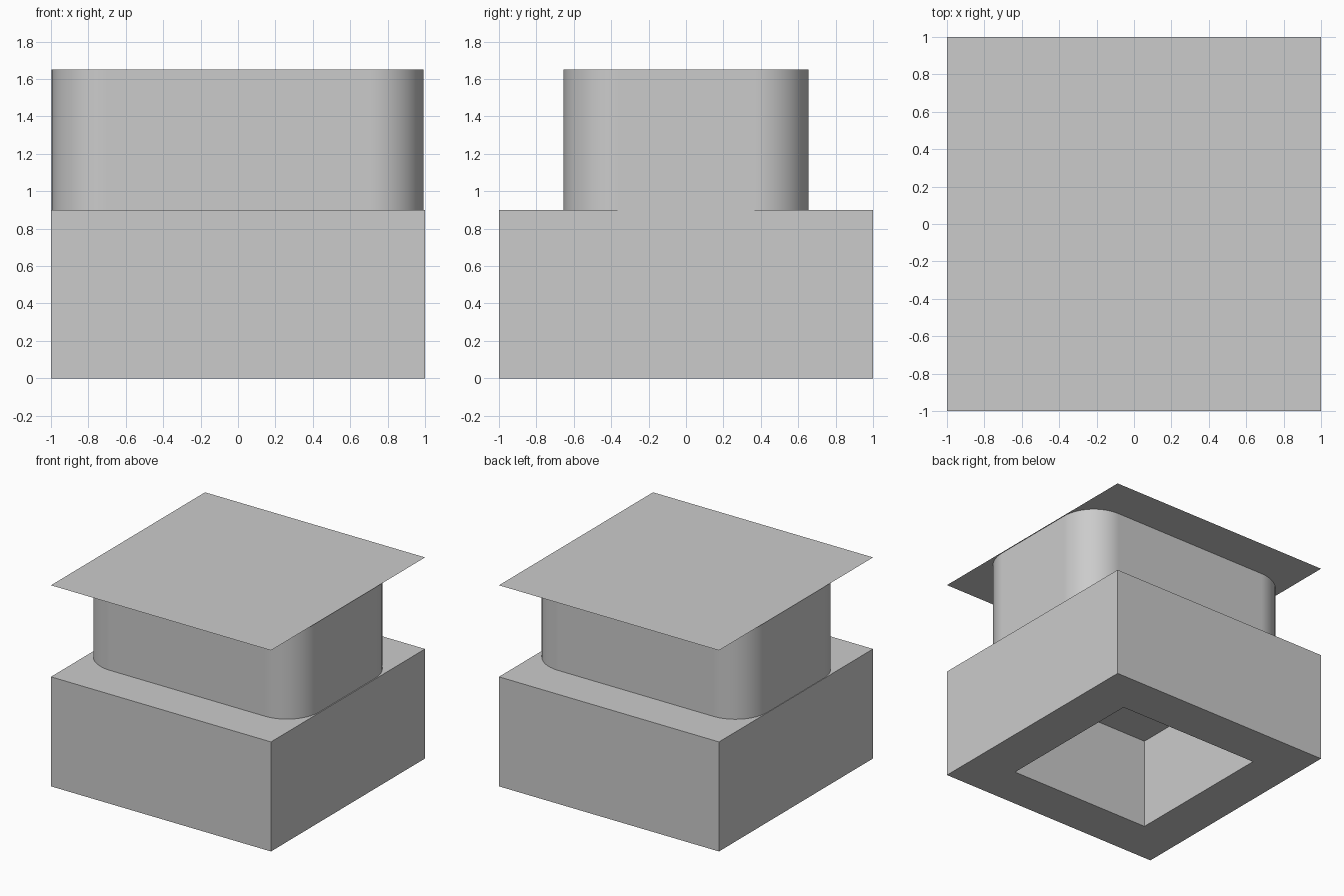
import bpy
import bmesh

cube = bpy.data.objects.get("Cube")
if cube:
    bpy.data.objects.remove(cube, do_unlink=True)

HALF = 1.0          # half width of base and top sheet
BASE_TOP = 0.90
NECK_TOP = 1.652
POCKET_HALF = 0.636
POCKET_DEPTH = 0.74

grey = bpy.data.materials.new("plain grey")
grey.use_nodes = True
colour = (0.6, 0.6, 0.6, 1)
grey.diffuse_color = colour
grey.node_tree.nodes["Principled BSDF"].inputs["Base Color"].default_value = colour


def box(bm, size, centre):
    """Add an axis-aligned box to a bmesh."""
    verts = bmesh.ops.create_cube(bm, size=1)["verts"]
    bmesh.ops.scale(bm, vec=size, verts=verts)
    bmesh.ops.translate(bm, vec=centre, verts=verts)
    bm.normal_update()


def finish(bm, name):
    """Turn a bmesh into a named grey object."""
    mesh = bpy.data.meshes.new(name)
    bm.to_mesh(mesh)
    bm.free()
    mesh.materials.append(grey)
    obj = bpy.data.objects.new(name, mesh)
    bpy.context.collection.objects.link(obj)
    return obj


# Square base with a square pocket sunk into its underside
bm = bmesh.new()
box(bm, (2 * HALF, 2 * HALF, BASE_TOP), (0, 0, BASE_TOP / 2))
underside = min(bm.faces, key=lambda f: f.normal.z)
bmesh.ops.inset_region(bm, faces=[underside], thickness=HALF - POCKET_HALF,
                       use_even_offset=True)
roof = bmesh.ops.extrude_discrete_faces(bm, faces=[underside])["faces"][0]
bmesh.ops.translate(bm, vec=(0, 0, POCKET_DEPTH), verts=roof.verts)
finish(bm, "base")

# Neck with rounded upright corners, closed by the base and the sheet
bm = bmesh.new()
box(bm, (1.988, 1.31, NECK_TOP - BASE_TOP),
    (-0.002, 0, (NECK_TOP + BASE_TOP) / 2))
upright = [e for e in bm.edges if abs(e.verts[0].co.z - e.verts[1].co.z) > 0.1]
bmesh.ops.bevel(bm, geom=upright, offset=0.29, segments=16, profile=0.5,
                affect='EDGES')
bm.normal_update()
caps = [f for f in bm.faces if abs(f.normal.z) > 0.9]
bmesh.ops.delete(bm, geom=caps, context='FACES_ONLY')
neck = finish(bm, "neck")
bpy.ops.object.select_all(action='DESELECT')
neck.select_set(True)
bpy.context.view_layer.objects.active = neck
bpy.ops.object.shade_smooth_by_angle()
neck.modifiers.new("flat_sides", 'WEIGHTED_NORMAL').keep_sharp = True

# Thin square sheet across the top
bm = bmesh.new()
bmesh.ops.create_grid(bm, x_segments=1, y_segments=1, size=HALF)
bmesh.ops.translate(bm, vec=(0, 0, NECK_TOP), verts=bm.verts)
finish(bm, "top_sheet")
